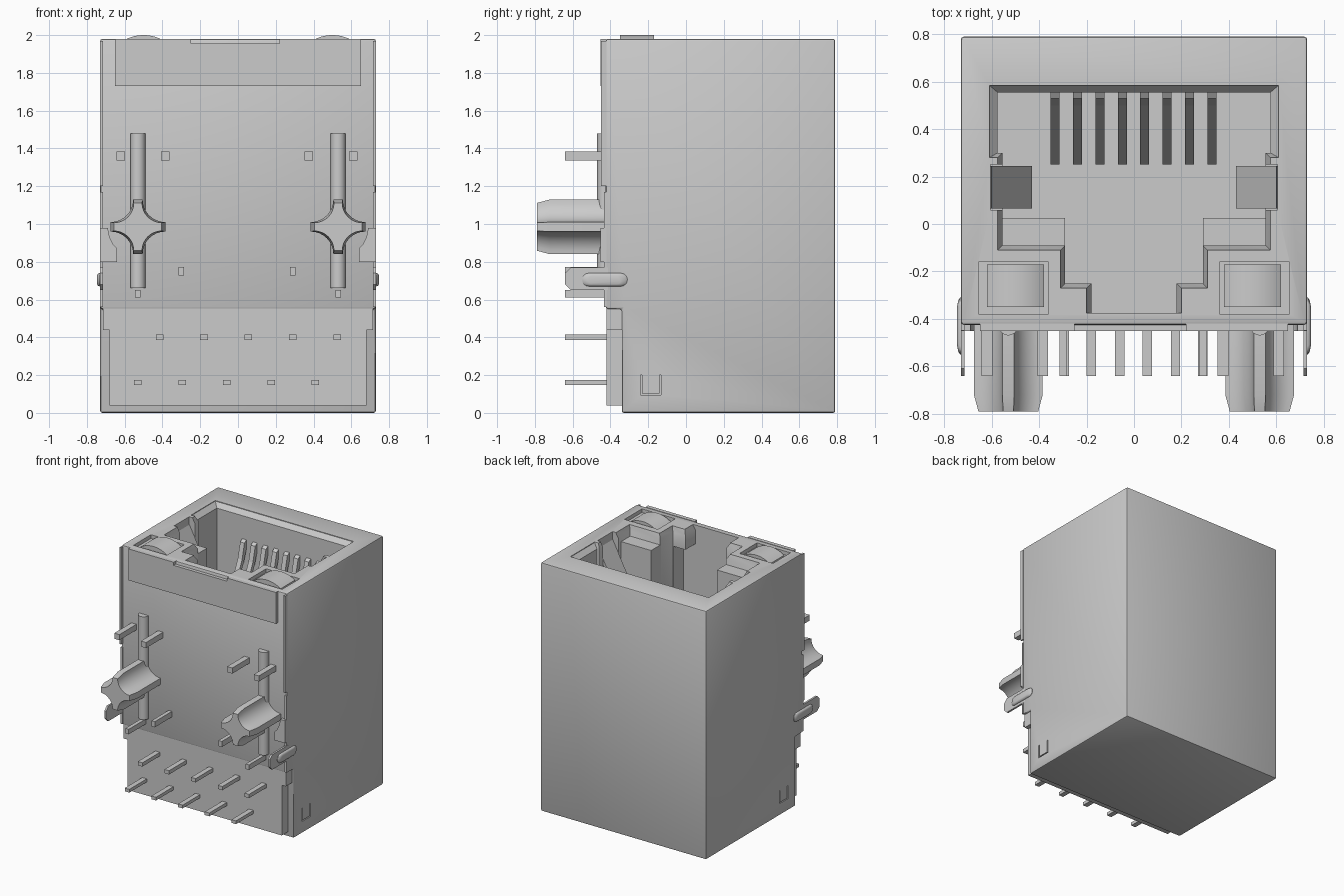
import bpy, bmesh, math
from math import cos, sin, pi

cube = bpy.data.objects.get("Cube")
if cube:
    bpy.data.objects.remove(cube, do_unlink=True)

grey = bpy.data.materials.new("light grey")
grey.use_nodes = True
grey.diffuse_color = (0.6, 0.6, 0.6, 1)
grey.node_tree.nodes["Principled BSDF"].inputs["Base Color"].default_value = (0.6, 0.6, 0.6, 1)


def loft(name, layers):
    """Closed solid through matching rings of 3D points."""
    bm = bmesh.new()
    rings = [[bm.verts.new(p) for p in ring] for ring in layers]
    for a, b in zip(rings, rings[1:]):
        for i in range(len(a)):
            j = (i + 1) % len(a)
            bm.faces.new((a[i], a[j], b[j], b[i]))
    bm.faces.new(rings[0])
    bm.faces.new(rings[-1])
    bmesh.ops.recalc_face_normals(bm, faces=bm.faces)
    mesh = bpy.data.meshes.new(name)
    bm.to_mesh(mesh)
    bm.free()
    ob = bpy.data.objects.new(name, mesh)
    bpy.context.collection.objects.link(ob)
    mesh.materials.append(grey)
    return ob


def place(p, axis, d):
    a, b = p
    return {"x": (d, a, b), "y": (a, d, b), "z": (a, b, d)}[axis]


def prism(name, pts, axis, lo, hi):
    return loft(name, [[place(p, axis, d) for p in pts] for d in (lo, hi)])


def box(name, x0, x1, y0, y1, z0, z1):
    return prism(name, [(x0, y0), (x1, y0), (x1, y1), (x0, y1)], "z", z0, z1)


def activate(ob):
    bpy.ops.object.select_all(action="DESELECT")
    ob.select_set(True)
    bpy.context.view_layer.objects.active = ob


def cut(ob, cutter):
    activate(ob)
    mod = ob.modifiers.new("cut", "BOOLEAN")
    mod.operation = "DIFFERENCE"
    mod.solver = "EXACT"
    mod.object = cutter
    bpy.ops.object.modifier_apply(modifier="cut")
    bpy.data.objects.remove(cutter, do_unlink=True)


def smooth(ob):
    activate(ob)
    bpy.ops.object.shade_smooth_by_angle(angle=math.radians(35))


def mirrored(half):
    return half + [(-x, y) for x, y in reversed(half)]


def side_box(name, s, x0, x1, *rest):
    return box(name, s * x0, s * x1, *rest)


SIDES = ((1, "left"), (-1, "right"))

# Shielded body, stepped at the lower front, with softened outer edges
body = prism("shielded_body", [(0.79, 0), (0.79, 1.98), (-0.425, 1.98),
                               (-0.425, 0.55), (-0.34, 0.55), (-0.34, 0)], "x", -0.73, 0.73)
activate(body)
bev = body.modifiers.new("soft", "BEVEL")
bev.width = 0.012
bev.segments = 2
bpy.ops.object.modifier_apply(modifier="soft")

# Socket opening with a chamfered stepped mouth
inner = mirrored([(0.18, -0.375), (0.18, -0.25), (0.29, -0.25), (0.29, -0.09),
                  (0.555, -0.09), (0.555, 0.30), (0.575, 0.30), (0.575, 0.555)])
outer = mirrored([(0.2, -0.375), (0.2, -0.27), (0.31, -0.27), (0.31, -0.11),
                  (0.575, -0.11), (0.575, 0.28), (0.61, 0.28), (0.61, 0.585)])
FLOOR = 0.7
cut(body, loft("cutter", [[(x, y, z) for x, y in ring] for ring, z in
                          ((inner, FLOOR), (inner, 1.94), (outer, 1.975), (outer, 2.1))]))
cut(body, box("cutter", -0.285, 0.285, -0.374, 0.0, FLOOR + 0.001, 1.83))

for s, side in SIDES:
    # Ear recess, light pocket and latch slots
    cut(body, side_box("cutter", s, 0.4, 0.605, 0.06, 0.25, 0.9, 2.1))
    cut(body, side_box("cutter", s, 0.36, 0.655, -0.38, -0.16, 1.95, 2.1))
    for y0, y1, z0, z1 in ((-0.24, -0.232, 0.1, 0.2), (-0.14, -0.132, 0.1, 0.2),
                           (-0.24, -0.132, 0.094, 0.102)):
        cut(body, side_box("cutter", s, 0.72, 0.75, y0, y1, z0, z1))
smooth(body)

# Lower front of the inner housing
box("lower_housing", -0.68, 0.68, -0.42, -0.33, 0.04, 0.56)
box("housing_shoulder", -0.715, 0.715, -0.42, -0.33, 0.44, 0.56)

# Folded front plate with a lower middle
prism("front_plate", [(-0.65, 1.73), (0.65, 1.73), (0.65, 1.98), (0.22, 1.98), (0.22, 1.955),
                      (-0.25, 1.955), (-0.25, 1.98), (-0.65, 1.98)], "y", -0.452, -0.42)

# Concave four-pointed outline for the locating pegs
star = []
for q in range(4):
    for k in range(9):
        t = 1.5 * pi - k * pi / 16
        x, z = 0.145 + 0.12 * cos(t), 0.145 + 0.12 * sin(t)
        a = q * pi / 2
        star.append((x * cos(a) - z * sin(a), x * sin(a) + z * cos(a)))

# Rounded slot outline for the side springs
slot = [(c + 0.035 * cos(a), 0.035 * sin(a))
        for c, start in ((0.085, -pi / 2), (-0.085, pi / 2))
        for a in [start + k * pi / 8 for k in range(9)]]

for s, side in SIDES:
    # Locating peg and round rib behind it
    smooth(loft(side + "_peg", [[(s * 0.53 + x * f, y, 0.985 + z * f) for x, z in star]
                                for y, f in ((-0.41, 1), (-0.72, 1), (-0.79, 0.87))]))
    circle = [(s * 0.53 + 0.04 * cos(k * pi / 10), -0.43 + 0.04 * sin(k * pi / 10))
              for k in range(20)]
    smooth(prism(side + "_rib", circle, "z", 0.66, 1.48))

    # Indicator light with a curved top
    arc = [(s * 0.5 + 0.21 * sin(t), 1.79 + 0.21 * cos(t))
           for t in [0.608 * (k / 8 - 1) for k in range(17)]]
    lens = [(s * 0.5 - 0.12, 1.9)] + arc + [(s * 0.5 + 0.12, 1.9)]
    smooth(prism(side + "_light", lens, "y", -0.35, -0.17))

    # Ledge inside the socket
    side_box(side + "_ledge", s, 0.29, 0.57, -0.1, 0.025, FLOOR - 0.01, 1.9)

    # Bent contact ear
    ear = [(s * x, z) for x, z in ((0.6, 1.92), (0.43, 1.6), (0.445, 1.59), (0.605, 1.88))]
    prism(side + "_ear", ear, "y", 0.065, 0.245)

    # Shield edges, front hook, board tab and pressed spring
    side_box(side + "_upper_edge", s, 0.715, 0.73, -0.45, -0.42, 1.2, 1.97)
    side_box(side + "_lower_edge", s, 0.715, 0.73, -0.435, -0.42, 0.56, 1.17)
    hook = [(s * x, z) for x, z in ((0.73, 0.98), (0.69, 0.98), (0.68, 0.93), (0.66, 0.89),
                                    (0.64, 0.87), (0.64, 0.8), (0.73, 0.8))]
    prism(side + "_hook", hook, "y", -0.452, -0.42)
    tab = [(-0.4, 0.65), (-0.61, 0.65), (-0.64, 0.68), (-0.64, 0.74), (-0.61, 0.77), (-0.4, 0.77)]
    prism(side + "_board_tab", tab, "x", s * 0.715, s * 0.73)
    smooth(loft(side + "_spring", [[(s * x, -0.43 + y * f, 0.705 + z * f) for y, z in slot]
                                   for x, f in ((0.715, 1), (0.733, 1), (0.741, 0.9), (0.746, 0.7))]))

# Solder pins in rows: height, width, depth in z, x positions
rows = ((1.36, 0.045, 0.045, (-0.62, -0.385, 0.375, 0.61)),
        (0.75, 0.03, 0.045, (-0.3, 0.29)),
        (0.63, 0.03, 0.04, (-0.53, 0.53)),
        (0.4, 0.04, 0.03, [-0.415 + 0.235 * k for k in range(5)]),
        (0.16, 0.04, 0.026, [-0.53 + 0.235 * k for k in range(5)]))
for z, w, h, xs in rows:
    for x in xs:
        box("solder_pin", x - w / 2, x + w / 2, -0.64, -0.41, z - h / 2, z + h / 2)

# Eight sloping spring contacts
contact = [(0.56, 1.76), (0.53, 1.74), (0.5, 1.62), (0.25, 1.08),
           (0.27, 1.06), (0.525, 1.6), (0.56, 1.7)]
for k in range(8):
    x = -0.333 + k * 0.0945
    prism("spring_contact", contact, "x", x - 0.019, x + 0.019)
